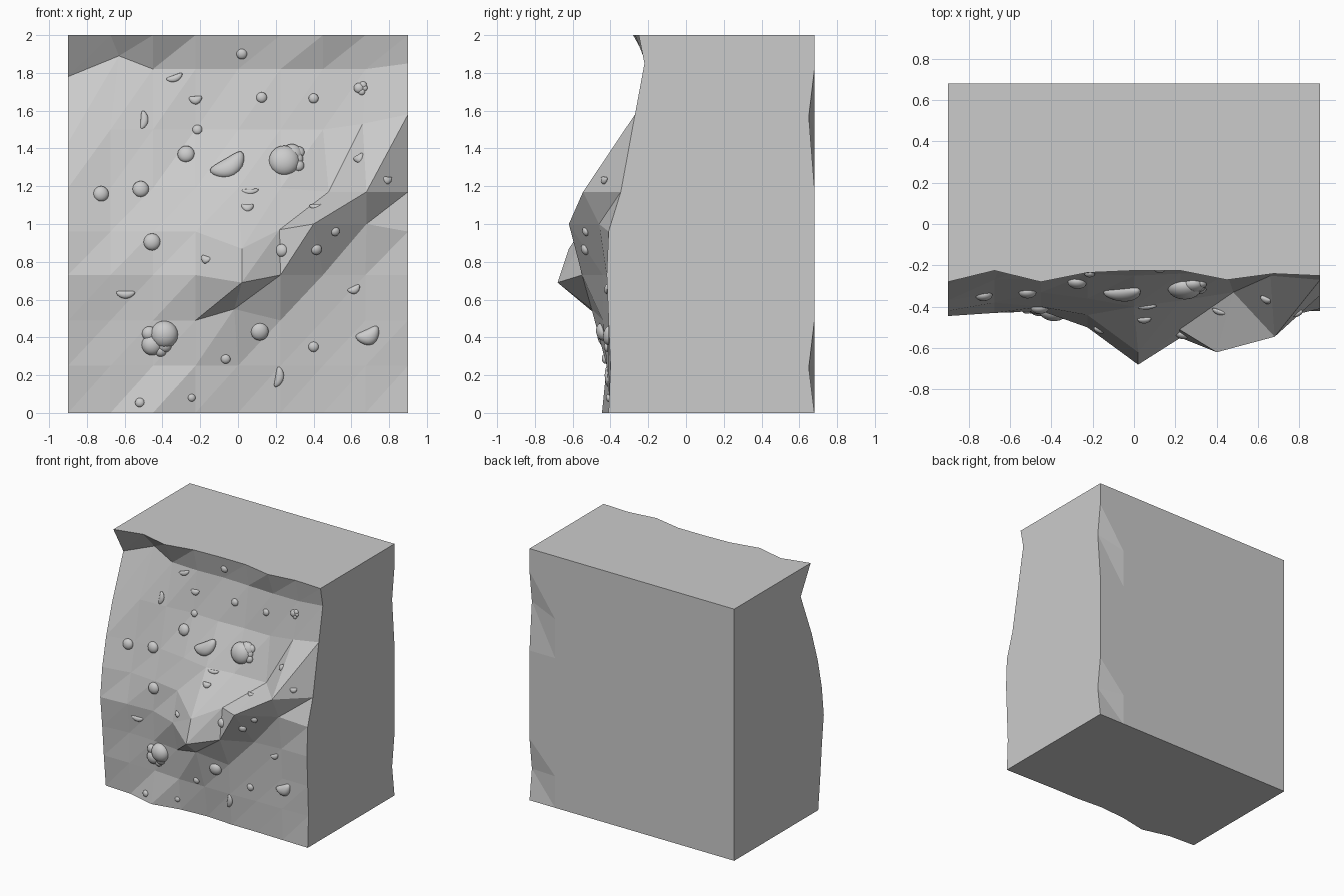
import bpy, bmesh, math
from mathutils import Vector, Matrix
from mathutils.bvhtree import BVHTree

N = 9
ROW_Z = [0, .25, .49, .73, .96, 1.19, 1.5, 1.82, 2]
# how far the front face stands forward, one row per height, left to right
DEPTH = [
    [.375, .387, .445, .40, .385, .40, .40, .405, .41],
    [.40, .40, .40, .42, .42, .42, .41, .41, .40],
    [.42, .40, .41, .44, .50, .44, .42, .41, .41],
    [.445, .43, .42, .50, .68, .55, .44, .42, .42],
    [.42, .38, .40, .44, .62, .51, .62, .46, .41],
    [.37, .33, .33, .36, .40, .37, .33, .545, .345],
    [.295, .27, .26, .24, .25, .24, .24, .25, .27],
    [.155, .15, .18, .19, .18, .19, .20, .20, .22],
    [.28, .225, .28, .235, .225, .225, .27, .24, .25]]
# ledge and rim corners pulled off the regular lattice: (row, column) -> x, z
MOVED = {(2, 4): (-.02, .55), (3, 4): (.02, .69), (4, 4): (.02, .87),
         (4, 5): (.22, .97), (4, 6): (.40, 1.0), (4, 7): (.68, 1.0),
         (5, 6): (.48, 1.17), (5, 7): (.68, 1.17), (5, 8): (.9, 1.17),
         (6, 7): (.66, 1.53), (6, 8): (.9, 1.58), (6, 0): (-.9, 1.43),
         (7, 0): (-.9, 1.78), (7, 1): (-.63, 1.89), (7, 8): (.9, 1.85)}
BACK_DENTS = {(6, 8): (.65, 1.57), (1, 8): (.65, .24)}

# rock block: faceted front, flat sides, back with two chipped spots
bm = bmesh.new()
front, back = [], []
for r in range(N):
    front.append([]), back.append([])
    for c in range(N):
        x0 = -.9 + c * .225
        x, z = MOVED.get((r, c), (x0, ROW_Z[r]))
        front[r].append(bm.verts.new((x, -DEPTH[r][c], z)))
        y, z = BACK_DENTS.get((r, c), (.68, ROW_Z[r]))
        back[r].append(bm.verts.new((x0, y, z)))
for r in range(N - 1):
    for c in range(N - 1):
        for g in (front, back):
            a, b, d, e = g[r][c], g[r][c + 1], g[r + 1][c + 1], g[r + 1][c]
            bm.faces.new((a, b, d))
            bm.faces.new((a, d, e))
for r in (0, N - 1):
    bm.faces.new(front[r] + back[r][::-1])
for c in (0, N - 1):
    bm.faces.new([row[c] for row in front] + [row[c] for row in back][::-1])
bmesh.ops.recalc_face_normals(bm, faces=bm.faces)
tree = BVHTree.FromBMesh(bm)
mesh = bpy.data.meshes.new("rock_block")
bm.to_mesh(mesh)
bm.free()
bpy.context.collection.objects.link(bpy.data.objects.new("rock_block", mesh))


def frame(x, z, angle=0):
    """Placement on the front face: local Z along the surface normal."""
    p, n, _, _ = tree.ray_cast(Vector((x, -3, z)), Vector((0, 1, 0)))
    n = (n + Vector((0, -.6, 0))).normalized()
    u = (Vector((1, 0, 0)) - n * n.x).normalized()
    m = Matrix((u, n.cross(u), n)).transposed().to_4x4()
    return Matrix.Translation(p) @ m @ Matrix.Rotation(math.radians(angle), 4, 'Z')


def make_blobs(name, blobs):
    """Join smooth lumps (x, z, half length, half width, thickness, angle, bend)."""
    bm = bmesh.new()
    for x, z, a, b, h, angle, bend in blobs:
        m = frame(x, z, angle)
        new = bmesh.ops.create_uvsphere(bm, u_segments=20, v_segments=12, radius=1)
        for v in new["verts"]:
            px, py, pz = v.co
            v.co = m @ Vector((px * a, (py + bend * (px * px - .4)) * b, pz * h))
    for f in bm.faces:
        f.smooth = True
    me = bpy.data.meshes.new(name)
    bm.to_mesh(me)
    bm.free()
    bpy.context.collection.objects.link(bpy.data.objects.new(name, me))


def rounds(items, squash):
    return [(x, z, r, r, r * squash, 0, 0) for x, z, r in items]


# single round pebbles
make_blobs("round_pebbles", rounds([
    (.02, 1.9, .028), (.125, 1.67, .028), (.4, 1.665, .026), (-.215, 1.5, .026),
    (-.275, 1.37, .045), (-.725, 1.16, .041), (-.515, 1.185, .043),
    (-.455, .905, .045), (.115, .43, .047), (-.065, .285, .025),
    (-.245, .08, .02), (-.52, .055, .025), (.515, .96, .024),
    (.4, .35, .027), (.415, .865, .029), (.23, .86, .034)], .65))

# clustered pebbles
make_blobs("pebble_cluster_upper", rounds([
    (.245, 1.335, .082), (.285, 1.37, .055), (.32, 1.38, .032),
    (.32, 1.31, .03), (.31, 1.345, .035)], .65))
make_blobs("pebble_cluster_lower", rounds([
    (-.39, .415, .073), (-.455, .36, .055), (-.47, .42, .038),
    (-.41, .33, .032), (-.39, .36, .04)], .75))
make_blobs("pebble_cluster_small", rounds([
    (.64, 1.72, .027), (.662, 1.735, .02), (.655, 1.7, .018), (.67, 1.72, .016)], .7))

# bean-shaped lumps: x, z, half length, half width, angle
BEANS = [(-.05, 1.31, .10, .052, 30), (.69, .41, .065, .042, 25),
         (-.335, 1.775, .045, .018, 20), (-.225, 1.66, .035, .022, 5),
         (-.5, 1.55, .05, .02, 85), (.065, 1.175, .045, .014, 5),
         (.05, 1.09, .033, .022, 0), (-.17, .815, .028, .02, -20),
         (-.595, .63, .05, .02, 0), (.615, .655, .035, .02, 25),
         (.215, .19, .055, .022, 80), (.64, 1.35, .03, .024, 20),
         (.79, 1.235, .028, .02, 0), (.41, 1.095, .035, .015, -10)]
make_blobs("bean_lumps", [(x, z, a, b, b * .7, t, .6) for x, z, a, b, t in BEANS])
